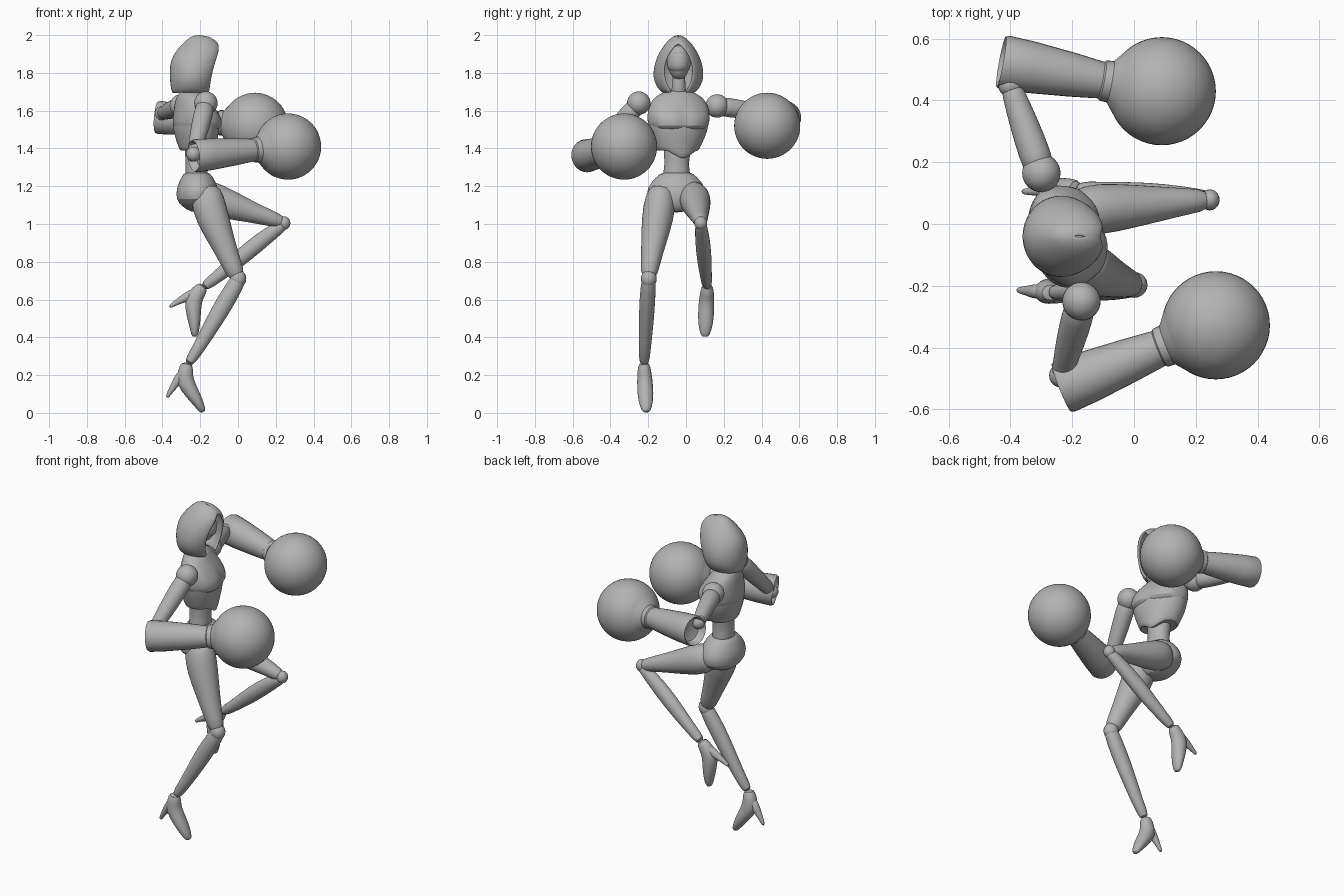
import bpy, bmesh
from math import sin, cos, pi, asin, radians
from mathutils import Vector

cube = bpy.data.objects.get("Cube")
if cube:
    bpy.data.objects.remove(cube, do_unlink=True)

grey = bpy.data.materials.new("plain_grey")
grey.use_nodes = True
tone = (0.45, 0.45, 0.45, 1)
grey.diffuse_color = tone
grey.node_tree.nodes["Principled BSDF"].inputs["Base Color"].default_value = tone


def finish(bm, name, subdiv=1, thick=0, angle=40):
    bmesh.ops.recalc_face_normals(bm, faces=bm.faces)
    mesh = bpy.data.meshes.new(name)
    bm.to_mesh(mesh)
    bm.free()
    mesh.materials.append(grey)
    ob = bpy.data.objects.new(name, mesh)
    bpy.context.collection.objects.link(ob)
    if thick:
        mod = ob.modifiers.new("thickness", "SOLIDIFY")
        mod.thickness = thick
        mod.offset = -1
    if subdiv:
        mod = ob.modifiers.new("smooth", "SUBSURF")
        mod.levels = mod.render_levels = subdiv
    bpy.ops.object.select_all(action="DESELECT")
    ob.select_set(True)
    bpy.context.view_layer.objects.active = ob
    bpy.ops.object.shade_smooth_by_angle(angle=radians(angle))
    return ob


def loft(name, rings, side=(0, 1, 0), axis=None, segs=16, subdiv=1, shape=None):
    """Skin elliptical rings (x, y, z, radius along side, radius across)."""
    bm = bmesh.new()
    pts = [Vector(r[:3]) for r in rings]
    loops = []
    for i, r in enumerate(rings):
        t = axis or pts[min(i + 1, len(pts) - 1)] - pts[max(i - 1, 0)]
        t = t.normalized()
        s = Vector(side)
        s = (s - t * s.dot(t)).normalized()
        u = s.cross(t)
        loops.append([bm.verts.new(pts[i] + s * r[3] * cos(a) + u * r[4] * sin(a))
                      for a in (2 * pi * k / segs for k in range(segs))])
    for a, b in zip(loops, loops[1:]):
        for k in range(segs):
            n = (k + 1) % segs
            bm.faces.new((a[k], a[n], b[n], b[k]))
    bm.faces.new(loops[0])
    bm.faces.new(loops[-1])
    if shape:
        for v in bm.verts:
            shape(v.co)
    return finish(bm, name, subdiv)


def ball(name, centre, radii, segs=32):
    bm = bmesh.new()
    bmesh.ops.create_uvsphere(bm, u_segments=segs, v_segments=segs // 2, radius=1)
    for v in bm.verts:
        v.co = Vector(c + p * r for c, p, r in zip(centre, v.co, radii))
    return finish(bm, name, 0)


# Torso, turned slightly at the shoulders
across = Vector((-0.295, 0.955, 0))
ahead = Vector((0.955, 0.295, 0))
mid = Vector((-0.225, -0.04, 0))


def rib_point(co):
    # The lower rim dips to a point at the front
    f = (co - mid).dot(ahead)
    s = abs((co - mid).dot(across))
    if co.z < 1.42 and f > 0:
        co.z -= max(0, 0.05 - s * 0.6)


def bust(co):
    # Two soft swells on the front
    f, s = (co - mid).dot(ahead), abs((co - mid).dot(across))
    if f > 0.05 and 1.5 < co.z < 1.6 and s > 0.03:
        co += ahead * 0.018


loft("upper_chest", [(-.25, -.04, 1.71, .055, .05), (-.25, -.04, 1.68, .125, .07),
                     (-.235, -.04, 1.63, .165, .095), (-.225, -.04, 1.57, .172, .115),
                     (-.222, -.04, 1.52, .166, .122), (-.222, -.04, 1.48, .14, .10)],
     side=across, axis=Vector((0, 0, 1)), segs=24, shape=bust)
loft("corset", [(-.222, -.04, 1.545, .15, .10), (-.222, -.04, 1.53, .17, .124),
                (-.22, -.04, 1.46, .146, .112), (-.218, -.045, 1.40, .12, .092),
                (-.218, -.045, 1.385, .112, .085), (-.22, -.045, 1.40, .08, .06)],
     side=across, axis=Vector((0, 0, 1)), segs=24, shape=rib_point)
loft("waist", [(-.22, -.045, 1.45, .085, .07), (-.22, -.048, 1.36, .068, .06),
               (-.22, -.05, 1.29, .064, .057), (-.22, -.05, 1.22, .09, .07)])
loft("pelvis", [(-.22, -.05, 1.28, .07, .06), (-.215, -.05, 1.25, .11, .085),
                (-.215, -.05, 1.19, .16, .112), (-.215, -.05, 1.13, .16, .115),
                (-.205, -.05, 1.09, .10, .09), (-.19, -.05, 1.06, .035, .055)],
     axis=Vector((0, 0, 1)), segs=24)

# Head, mask and neck
loft("neck", [(-.245, -.04, 1.66, .05, .045), (-.235, -.038, 1.72, .034, .034),
              (-.225, -.038, 1.82, .036, .036)])
loft("head", [(-.205, -.038, 1.765, .022, .03), (-.21, -.038, 1.79, .046, .06),
              (-.215, -.038, 1.85, .068, .08), (-.215, -.038, 1.91, .06, .075),
              (-.21, -.038, 1.95, .03, .045)])
loft("face_mask", [(-.20, -.038, 1.80, .05, .06), (-.20, -.038, 1.83, .064, .075),
                   (-.205, -.038, 1.885, .066, .08), (-.21, -.038, 1.89, .05, .06)])

# Hood: rings broken at the front by an arched opening
hood_rings = [(1.69, -.245, .085, .105, .035), (1.73, -.243, .12, .115, .062),
              (1.78, -.238, .136, .124, .078), (1.84, -.228, .129, .134, .078),
              (1.89, -.216, .112, .131, .06), (1.935, -.20, .086, .113, .03),
              (1.965, -.195, .062, .088, .002), (1.99, -.20, .034, .055, .001),
              (2.0, -.205, .008, .015, .0005)]
bm = bmesh.new()
rows = []
steps = 24
for z, cx, ry, rx, gap in hood_rings:
    a0 = asin(gap / ry)
    angles = [a0 + (2 * pi - 2 * a0) * k / steps for k in range(steps + 1)]
    rows.append([bm.verts.new((cx + rx * cos(a), -.04 + ry * sin(a), z)) for a in angles])
for a, b in zip(rows, rows[1:]):
    for k in range(steps):
        bm.faces.new((a[k], a[k + 1], b[k + 1], b[k]))
bm.faces.new(rows[-1])
bmesh.ops.remove_doubles(bm, verts=bm.verts, dist=0.005)
finish(bm, "hood", 1, thick=0.014)


# Arms: shoulder ball, upper arm, open gauntlet and round glove
def arm(label, shoulder, elbow, cuff, glove):
    s, e, c, g = map(Vector, (shoulder, elbow, cuff, glove))
    ball(label + "_shoulder", s, (.062,) * 3)
    arm_rings = [(*s.lerp(e, t), r, r) for t, r in
                 ((0, .05), (.2, .053), (.55, .048), (.9, .038), (1.05, .03))]
    loft(label + "_upper_arm", arm_rings, side=(0, 0, 1))
    ball(label + "_elbow", e, (.04,) * 3, 20)
    axis = (g - c).normalized()
    length = (g - c).length
    profile = [(.05, .03), (.04, .065), (.005, .076), (0, .083), (.012, .088), (.10, .084),
               (length * .45, .071), (length - .20, .06), (length - .195, .066),
               (length - .17, .068), (length - .14, .105), (length - .10, .14)]
    loft(label + "_gauntlet", [(*(c + axis * d), r, r) for d, r in profile],
         side=(0, 0, 1), axis=axis, segs=28, subdiv=0)
    ball(label + "_glove", g, (.175,) * 3, 48)


arm("left", (-.30, .165, 1.625), (-.40, .45, 1.585), (-.43, .525, 1.565), (.09, .43, 1.52))
arm("right", (-.17, -.25, 1.64), (-.235, -.49, 1.37), (-.235, -.53, 1.36), (.265, -.328, 1.41))


# Legs: thigh, knee, shin and a high-heeled shoe
def shoe(label, ankle, turn, slant):
    ax, ay, az = ankle
    c, s = cos(radians(turn)), sin(radians(turn))

    def place(rings):
        return [(ax + x * c + z * s, ay - z * slant, az - x * s + z * c, ra, rb)
                for x, z, ra, rb in rings]

    loft(label + "_shoe", place([(0, .02, .03, .03), (-.008, -.03, .037, .042),
                                 (-.015, -.08, .042, .05), (.03, -.15, .044, .038),
                                 (.062, -.20, .037, .028), (.082, -.238, .024, .018),
                                 (.085, -.246, .012, .01)]))
    loft(label + "_heel", place([(-.015, -.03, .028, .03), (-.05, -.08, .026, .028),
                                 (-.085, -.13, .014, .014), (-.108, -.172, .01, .011)]), segs=10)


def leg(label, thigh, shin, turn, slant):
    loft(label + "_thigh", thigh)
    loft(label + "_shin", shin)
    k = thigh[-1]
    ball(label + "_knee", k[:3], (k[4] * .95, k[3], k[4] * 1.05), 20)
    shoe(label, shin[-1][:3], turn, slant)


leg("right",
    [(-.175, -.12, 1.20, .06, .07), (-.165, -.135, 1.14, .085, .092),
     (-.135, -.15, 1.03, .087, .09), (-.08, -.172, .90, .067, .067),
     (-.03, -.19, .78, .05, .052), (0, -.197, .71, .042, .046)],
    [(.01, -.196, .735, .03, .035), (0, -.197, .70, .04, .043), (-.06, -.205, .60, .043, .05),
     (-.13, -.21, .48, .04, .045), (-.21, -.218, .34, .032, .033), (-.27, -.222, .25, .028, .028)],
    0, .05)
leg("left",
    [(-.21, .035, 1.17, .06, .07), (-.15, .045, 1.14, .085, .09), (-.07, .052, 1.11, .082, .084),
     (.08, .065, 1.06, .058, .056), (.18, .074, 1.028, .042, .042), (.245, .078, 1.005, .034, .034)],
    [(.26, .077, 1.01, .025, .026), (.22, .08, .985, .034, .036), (.10, .09, .895, .041, .047),
     (.0, .097, .81, .04, .044), (-.11, .106, .72, .031, .033), (-.19, .113, .66, .027, .028)],
    28, -.05)
